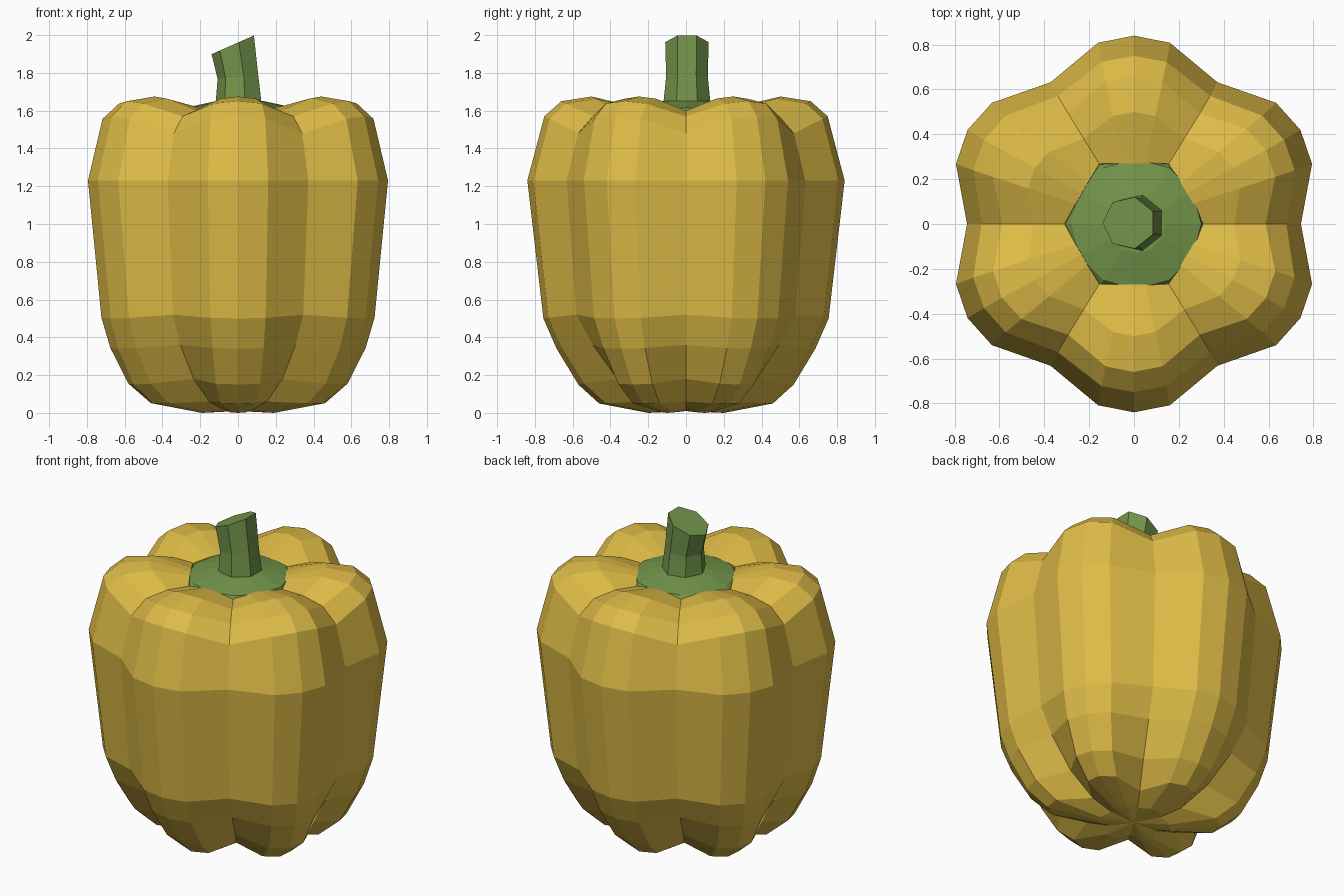
import bpy, math

if "Cube" in bpy.data.objects:
    bpy.data.objects.remove(bpy.data.objects["Cube"])

def mat(name, col):
    m = bpy.data.materials.new(name)
    m.diffuse_color = (*col, 1)
    m.use_nodes = True
    m.node_tree.nodes["Principled BSDF"].inputs["Base Color"].default_value = m.diffuse_color
    return m

yellow = mat("pepper yellow", (0.73, 0.50, 0.062))
green = mat("stem green", (0.17, 0.30, 0.07))

def loft(name, rings, material, cap_first=None, cap_last=None):
    """Skin equal-length rings (bottom to top); caps are 'fan' points or True for an ngon."""
    n = len(rings[0])
    verts = [p for r in rings for p in r]
    faces = []
    for i in range(len(rings) - 1):
        for j in range(n):
            a, b = i * n + j, i * n + (j + 1) % n
            faces.append((a, b, b + n, a + n))
    last = (len(rings) - 1) * n
    if cap_first:
        verts.append(cap_first)
        faces += [(len(verts) - 1, (j + 1) % n, j) for j in range(n)]
    if cap_last:
        faces.append(tuple(range(last, last + n)))
    me = bpy.data.meshes.new(name)
    me.from_pydata(verts, [], faces)
    me.materials.append(material)
    ob = bpy.data.objects.new(name, me)
    bpy.context.collection.objects.link(ob)
    return ob

# Body: six lobes; each row is lobe z, lobe r, groove z, groove r, x stretch
rows = [
    (0.00, 0.20, 0.02, 0.15, 1.10),
    (0.05, 0.46, 0.06, 0.27, 1.13),
    (0.15, 0.57, 0.18, 0.42, 1.12),
    (0.34, 0.685, 0.36, 0.57, 1.07),
    (0.50, 0.755, 0.52, 0.67, 1.03),
    (1.23, 0.84, 1.23, 0.73, 1.02),
    (1.57, 0.75, 1.48, 0.66, 1.03),
    (1.65, 0.66, 1.57, 0.57, 1.03),
    (1.675, 0.50, 1.60, 0.44, 1.02),
    (1.62, 0.27, 1.60, 0.31, 1.00),
    (1.55, 0.25, 1.55, 0.28, 1.00),
]
# Angle from the lobe crest and how far that column bulges out
columns = [(-30, 0.0), (-11, 0.85), (0, 1.0), (11, 0.85)]

rings = []
for zl, rl, zg, rg, sx in rows:
    ring = []
    for k in range(6):
        for off, w in columns:
            a = math.radians(30 + 60 * k + off)
            r = rg + (rl - rg) * w
            ring.append((r * math.cos(a) * sx, r * math.sin(a), zg + (zl - zg) * w))
    rings.append(ring)
loft("pepper_body", rings, yellow, cap_first=(0, 0, 0.01))

# Calyx: shallow green cone filling the hollow
def circle(r, z, n=12, cx=0.0, cy=0.0):
    return [(cx + r * math.cos(2 * math.pi * j / n), cy + r * math.sin(2 * math.pi * j / n), z)
            for j in range(n)]

loft("calyx", [circle(0.31, 1.59), circle(0.29, 1.615, cx=0.01), circle(0.13, 1.65, cx=0.01)],
     green, cap_last=True)

# Stem: bent seven-sided post with a slanted cut
def stem_ring(cx, r, z, tilt):
    pts = []
    for j in range(7):
        a = math.pi + 2 * math.pi * j / 7
        x = cx + r * math.cos(a)
        pts.append((x, 0.005 + r * math.sin(a), z + tilt * (x - cx)))
    return pts

loft("stem", [stem_ring(0.01, 0.13, 1.62, 0.0), stem_ring(0.005, 0.113, 1.78, 0.1),
              stem_ring(-0.022, 0.118, 1.951, 0.44)], green, cap_last=True)
